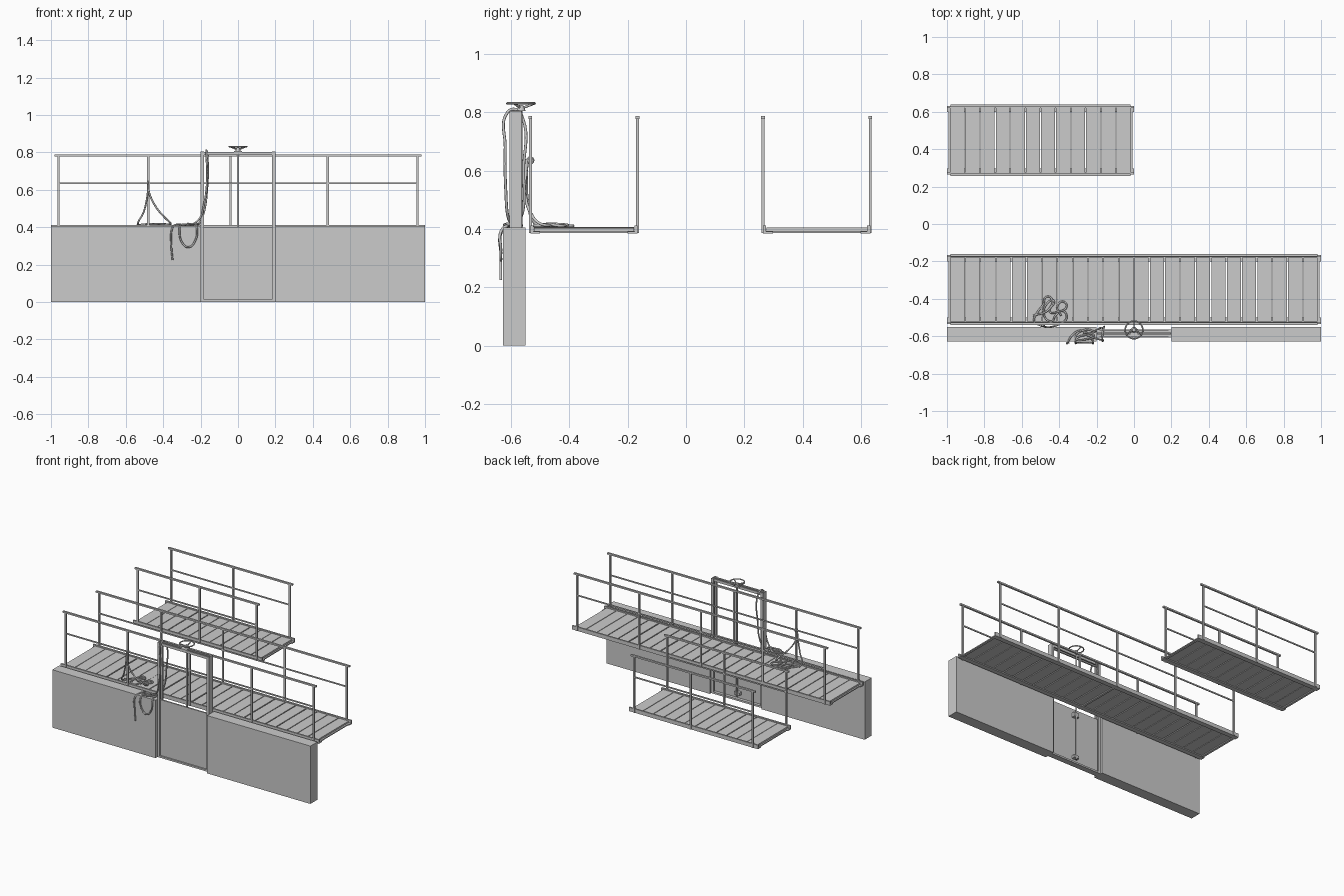
import bpy, math, random
from mathutils import Vector
random.seed(4)


def make_mesh(name, boxes):
    """One object from boxes given as (x0, x1, y0, y1, z0, z1)."""
    verts, faces = [], []
    for x0, x1, y0, y1, z0, z1 in boxes:
        n = len(verts)
        verts += [(x, y, z) for z in (z0, z1)
                  for x, y in ((x0, y0), (x1, y0), (x1, y1), (x0, y1))]
        faces += [tuple(n + i for i in f) for f in
                  ((3, 2, 1, 0), (4, 5, 6, 7), (0, 1, 5, 4),
                   (1, 2, 6, 5), (2, 3, 7, 6), (3, 0, 4, 7))]
    me = bpy.data.meshes.new(name)
    me.from_pydata(verts, [], faces)
    ob = bpy.data.objects.new(name, me)
    bpy.context.collection.objects.link(ob)
    return ob


def tube(name, points, r, smooth=True):
    cu = bpy.data.curves.new(name, 'CURVE')
    cu.dimensions = '3D'
    cu.bevel_depth = r
    cu.bevel_resolution = 2
    cu.use_fill_caps = True
    cu.resolution_u = 8
    sp = cu.splines.new('BEZIER')
    sp.bezier_points.add(len(points) - 1)
    for bp, p in zip(sp.bezier_points, points):
        bp.co = p
        kind = 'AUTO' if smooth else 'VECTOR'
        bp.handle_left_type = bp.handle_right_type = kind
    ob = bpy.data.objects.new(name, cu)
    bpy.context.collection.objects.link(ob)
    return ob


def walkway(name, x0, x1, yc, posts):
    # planks with narrow, slightly uneven gaps
    n = round((x1 - x0) * 12)
    step = (x1 - x0 - 0.03) / n
    planks = []
    for i in range(n):
        a = x0 + 0.015 + i * step
        g = random.uniform(0.001, 0.004)
        dz = random.uniform(-0.001, 0.001)
        planks.append((a + g, a + step - g, yc - 0.172, yc + 0.172, 0.393, 0.405 + dz))
    make_mesh(name + "_planks", planks)
    # angle-section side beams and cross beams
    beams = []
    for s in (-1, 1):
        for a, b, z0, z1 in ((0.173, 0.184, 0.385, 0.412), (0.15, 0.174, 0.385, 0.392)):
            y = sorted((yc + s * a, yc + s * b))
            beams.append((x0, x1, *y, z0, z1))
    for i in range(round(x1 - x0) + 1):
        c = min(max(x0 + i, x0 + 0.015), x1 - 0.015)
        beams.append((c - 0.008, c + 0.008, yc - 0.173, yc + 0.173, 0.386, 0.393))
    make_mesh(name + "_beams", beams)
    # railings
    bars = []
    for s in (-1, 1):
        y = yc + s * 0.184
        for x in posts:
            bars.append((x - 0.006, x + 0.006, y - 0.005, y + 0.005, 0.386, 0.78))
        bars.append((x0 + 0.018, x1 - 0.018, y - 0.0065, y + 0.0065, 0.777, 0.788))
        bars.append((posts[0], posts[-1], y - 0.003, y + 0.003, 0.63, 0.639))
    make_mesh(name + "_railings", bars)


walkway("long_walkway", -1, 1, -0.35, (-0.96, -0.48, 0, 0.48, 0.96))
walkway("short_walkway", -1, 0, 0.448, (-0.96, -0.48, -0.04))

# wall on both sides of the gate
make_mesh("wall_left", [(-1, -0.2, -0.627, -0.55, 0, 0.405)])
make_mesh("wall_right", [(0.2, 1, -0.627, -0.55, 0, 0.405)])

# gate frame: channel posts, top bars and sill
frame = []
for s in (-1, 1):
    for a, b, y0, y1 in ((0.182, 0.2, -0.606, -0.597), (0.182, 0.2, -0.576, -0.565),
                         (0.194, 0.2, -0.6, -0.57)):
        frame.append((*sorted((s * a, s * b)), y0, y1, 0, 0.805))
for y0, y1 in ((-0.602, -0.592), (-0.58, -0.57)):
    frame.append((-0.2, 0.2, y0, y1, 0.785, 0.803))
frame.append((-0.2, 0.2, -0.606, -0.565, 0, 0.012))
frame.append((-0.022, 0.022, -0.604, -0.562, 0.8, 0.807))
make_mesh("gate_frame", frame)

# sliding gate plate with a bracket for the stem
make_mesh("gate_plate", [(-0.194, 0.194, -0.596, -0.586, 0.005, 0.402),
                         (-0.02, 0.02, -0.587, -0.562, 0.34, 0.37),
                         (-0.02, 0.02, -0.587, -0.562, 0.04, 0.06)])

# stem and handwheel
WY = -0.566
tube("gate_stem", [(0, WY, 0.03), (0, WY, 0.825)], 0.006, False)
bpy.ops.mesh.primitive_cone_add(vertices=16, radius1=0.016, radius2=0.009,
                                depth=0.02, location=(0, WY, 0.814))
bpy.context.object.name = "wheel_hub"
bpy.ops.mesh.primitive_torus_add(major_radius=0.047, minor_radius=0.0042, major_segments=32,
                                 minor_segments=8, location=(0, WY, 0.831))
bpy.context.object.name = "wheel_rim"
bpy.ops.object.shade_smooth_by_angle()
for i in range(3):
    a = math.radians(90 + 120 * i)
    d = Vector((math.cos(a), math.sin(a), 0))
    tube("wheel_spoke", [Vector((0, WY, 0.815)) + d * 0.005,
                         Vector((0, WY, 0.83)) + d * 0.046], 0.004, False)

# rope tied to the railing, coiled on the deck
R = 0.005
tube("railing_rope", [(-0.48, -0.545, 0.64), (-0.476, -0.55, 0.59), (-0.44, -0.55, 0.51),
                      (-0.39, -0.53, 0.45), (-0.36, -0.5, 0.418), (-0.38, -0.465, 0.412),
                      (-0.42, -0.49, 0.412), (-0.44, -0.52, 0.412), (-0.48, -0.49, 0.412),
                      (-0.46, -0.42, 0.412), (-0.43, -0.41, 0.414), (-0.45, -0.47, 0.416),
                      (-0.41, -0.47, 0.418), (-0.36, -0.44, 0.412), (-0.38, -0.415, 0.412),
                      (-0.41, -0.44, 0.412), (-0.39, -0.49, 0.416)], R)
tube("railing_rope_tail", [(-0.48, -0.545, 0.63), (-0.486, -0.547, 0.56), (-0.505, -0.54, 0.48),
                           (-0.535, -0.515, 0.418), (-0.515, -0.47, 0.411),
                           (-0.485, -0.43, 0.411), (-0.47, -0.39, 0.411),
                           (-0.44, -0.4, 0.411), (-0.46, -0.46, 0.418),
                           (-0.54, -0.49, 0.411)], R)
bpy.ops.mesh.primitive_torus_add(major_radius=0.009, minor_radius=R, major_segments=16,
                                 minor_segments=8, location=(-0.48, -0.534, 0.635),
                                 rotation=(0, math.pi / 2, 0))
bpy.context.object.name = "railing_knot"
bpy.ops.object.shade_smooth_by_angle()

# rope over the gate frame, hanging over the wall
tube("frame_rope", [(-0.21, -0.575, 0.415), (-0.185, -0.558, 0.47), (-0.165, -0.557, 0.6),
                    (-0.163, -0.56, 0.78), (-0.168, -0.585, 0.81), (-0.17, -0.612, 0.8),
                    (-0.165, -0.62, 0.68), (-0.18, -0.618, 0.53), (-0.21, -0.61, 0.44),
                    (-0.26, -0.595, 0.412), (-0.305, -0.61, 0.412), (-0.312, -0.633, 0.39),
                    (-0.3, -0.635, 0.32), (-0.265, -0.635, 0.293), (-0.228, -0.635, 0.33),
                    (-0.22, -0.633, 0.395), (-0.23, -0.605, 0.414), (-0.285, -0.57, 0.412),
                    (-0.335, -0.6, 0.412), (-0.353, -0.633, 0.39), (-0.357, -0.635, 0.31),
                    (-0.35, -0.635, 0.225)], R)
tube("wall_rope_coil", [(-0.21, -0.575, 0.415), (-0.26, -0.565, 0.411), (-0.31, -0.61, 0.411),
                        (-0.25, -0.615, 0.417), (-0.215, -0.6, 0.417), (-0.27, -0.58, 0.419)], R)
